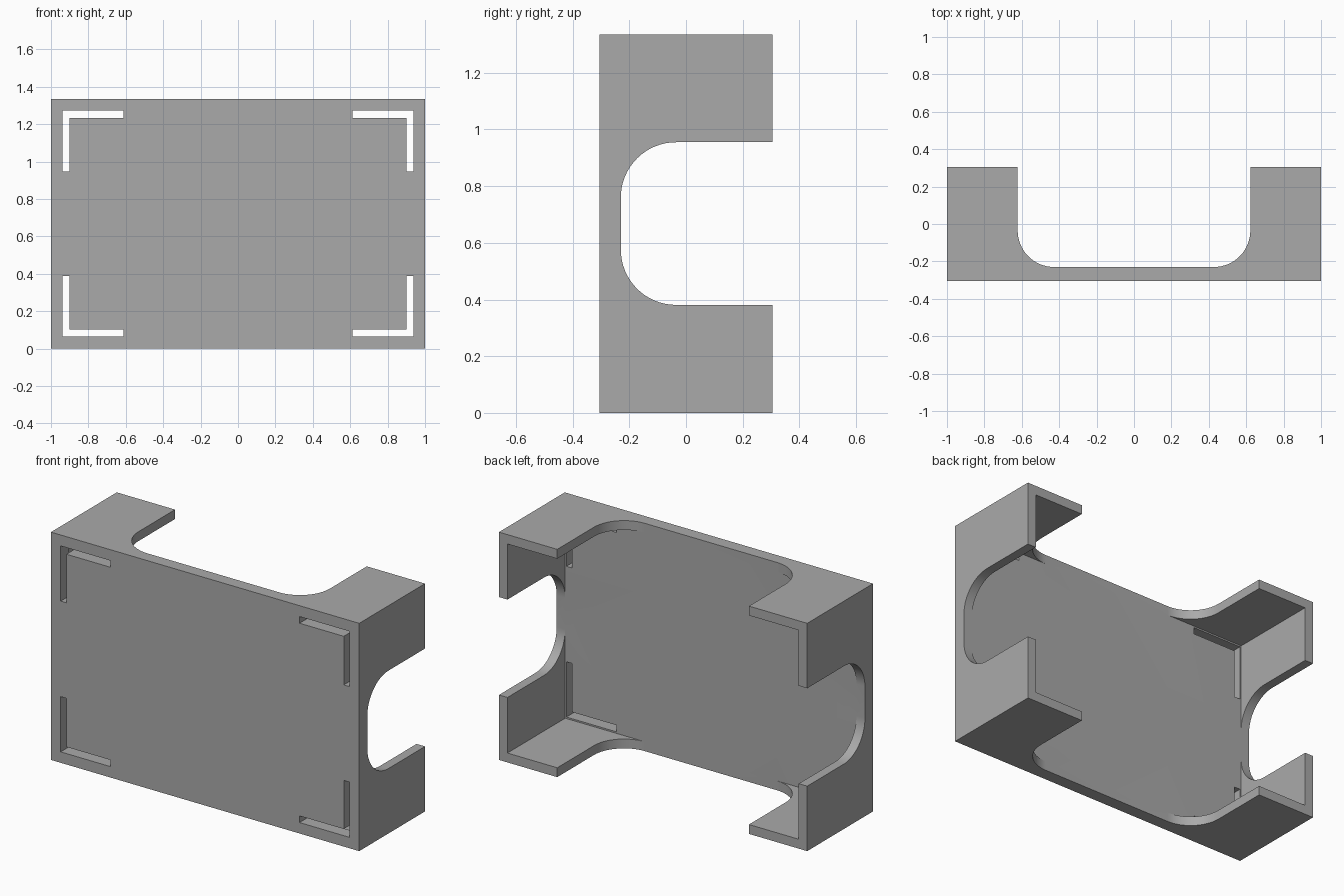
import bpy, bmesh, math
from mathutils import Vector

cube = bpy.data.objects.get("Cube")
if cube:
    bpy.data.objects.remove(cube, do_unlink=True)

W, D, H = 1.0, 0.305, 1.336      # half width, half depth, height
WALL = 0.055                     # side wall thickness
FLOOR = -0.23                    # inner face of the front plate
RADIUS = 0.195                   # cutout corner radius
MID = H / 2

grey = bpy.data.materials.new("plain grey")
grey.use_nodes = True
colour = (0.40, 0.40, 0.40, 1)
grey.diffuse_color = colour
grey.node_tree.nodes["Principled BSDF"].inputs["Base Color"].default_value = colour


def prism(name, points, place, start, end):
    """Extrude a 2D outline; place(u, v, w) maps it into space."""
    bm = bmesh.new()
    face = bm.faces.new([bm.verts.new(place(u, v, start)) for u, v in points])
    shift = Vector(place(0, 0, end)) - Vector(place(0, 0, start))
    grown = bmesh.ops.extrude_face_region(bm, geom=[face])["geom"]
    bmesh.ops.translate(bm, vec=shift,
                        verts=[g for g in grown if isinstance(g, bmesh.types.BMVert)])
    bmesh.ops.recalc_face_normals(bm, faces=bm.faces)
    mesh = bpy.data.meshes.new(name)
    bm.to_mesh(mesh)
    bm.free()
    mesh.materials.append(grey)
    obj = bpy.data.objects.new(name, mesh)
    bpy.context.collection.objects.link(obj)
    return obj


def rect(a, b, c, d):
    return [(a, c), (b, c), (b, d), (a, d)]


def u_outline(half):
    """U-shaped cutout outline, rounded at the bottom and open to the back."""
    right = [(half, D + 0.2)]
    for i in range(17):
        t = math.radians(90) * i / 16
        right.append((half - RADIUS + RADIUS * math.cos(t),
                      FLOOR + RADIUS - RADIUS * math.sin(t)))
    return right + [(-u, v) for u, v in reversed(right)]


def along_y(u, v, w):
    return (u, w, v)


# Solid block, then the hollow and the cutouts through opposite walls
bracket = prism("corner_bracket_case", rect(-W, W, 0, H), along_y, -D, D)
cutters = [
    prism("hollow", rect(-W + WALL, W - WALL, WALL, H - WALL), along_y, FLOOR, D + 0.2),
    prism("top_bottom_cutout", u_outline(0.622), lambda u, v, w: (u, v, w), -0.2, H + 0.2),
    prism("side_cutout", u_outline(0.287), lambda u, v, w: (w, v, MID + u), -1.2, 1.2),
]

# L-shaped slots in the four corners of the front plate
ox, oz = 0.937, MID - 0.064
ix, iz = 0.90, MID - 0.103
ex, ez = 0.613, MID - 0.388
ell = [(ox, oz), (ex, oz), (ex, iz), (ix, iz), (ix, ez), (ox, ez)]
for sx in (-1, 1):
    for sz in (-1, 1):
        cutters.append(prism("corner_slot", [(sx * u, MID + sz * v) for u, v in ell],
                             along_y, -D - 0.1, FLOOR + 0.05))

bpy.ops.object.select_all(action="DESELECT")
bpy.context.view_layer.objects.active = bracket
bracket.select_set(True)
for cutter in cutters:
    cutter.hide_render = True
    mod = bracket.modifiers.new("cut", "BOOLEAN")
    mod.operation = "DIFFERENCE"
    mod.solver = "EXACT"
    mod.object = cutter
    bpy.ops.object.modifier_apply(modifier=mod.name)
    bpy.data.objects.remove(cutter, do_unlink=True)

bpy.ops.object.shade_smooth_by_angle(angle=math.radians(30))
